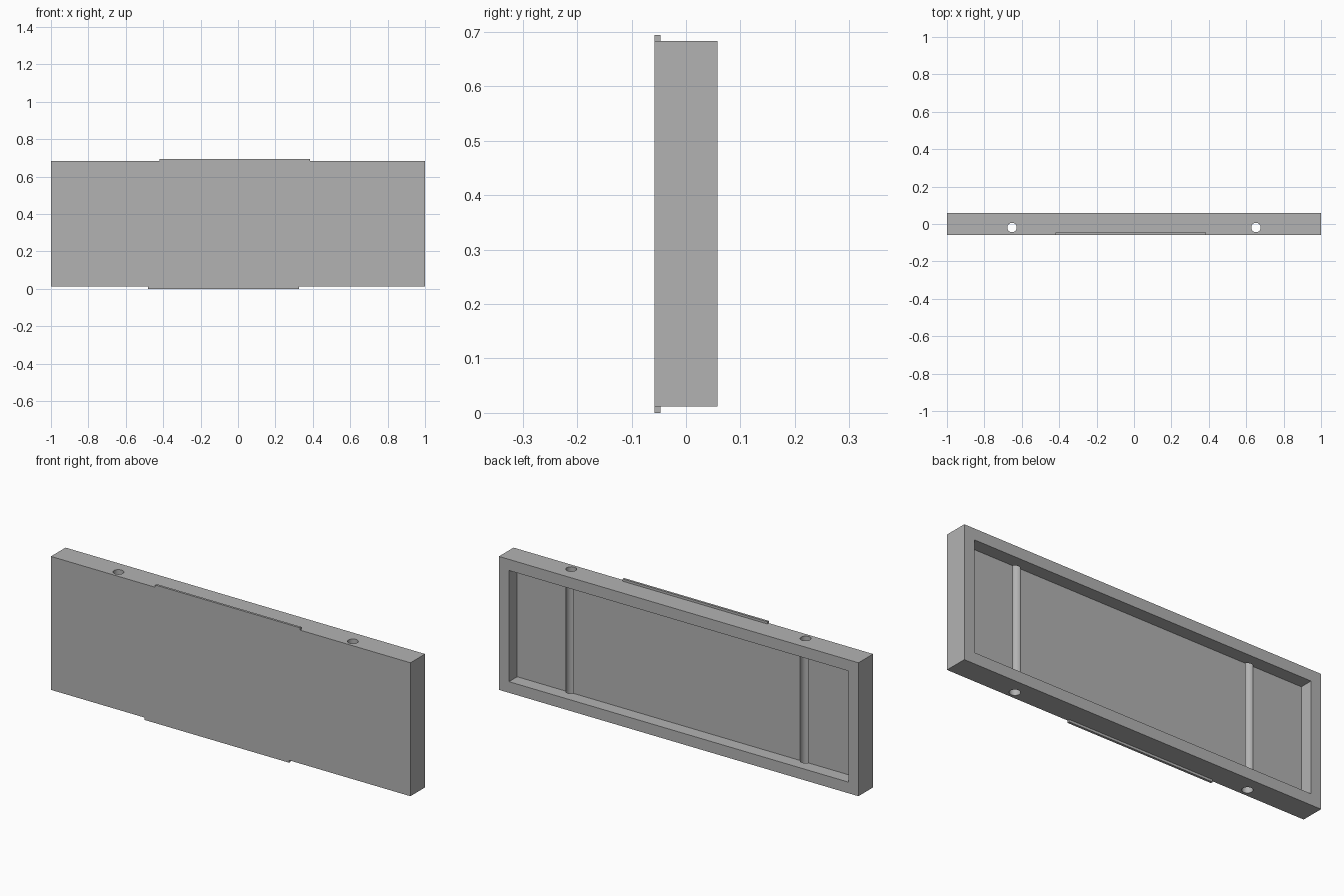
import bpy
import math

cube = bpy.data.objects.get("Cube")
if cube:
    bpy.data.objects.remove(cube, do_unlink=True)

# Overall dimensions
FRONT, BACK = -0.058, 0.058
BOTTOM, TOP = 0.012, 0.683
RIM = 0.056
FLOOR = -0.007
TAB = 0.0115

gray = bpy.data.materials.new("plain gray")
gray.use_nodes = True
color = (0.45, 0.45, 0.45, 1)
gray.diffuse_color = color
gray.node_tree.nodes["Principled BSDF"].inputs["Base Color"].default_value = color


def box(name, x, y, z):
    """Box spanning the given (low, high) ranges."""
    spans = (x, y, z)
    bpy.ops.mesh.primitive_cube_add(size=1, location=[(a + b) / 2 for a, b in spans])
    obj = bpy.context.object
    obj.name = name
    obj.scale = [b - a for a, b in spans]
    bpy.ops.object.transform_apply(location=True, rotation=False, scale=True)
    obj.data.materials.append(gray)
    return obj


def combine(target, tool, operation):
    """Apply a boolean and discard the tool object."""
    mod = target.modifiers.new(operation.title(), 'BOOLEAN')
    mod.operation = operation
    mod.solver = 'EXACT'
    mod.object = tool
    bpy.context.view_layer.objects.active = target
    bpy.ops.object.modifier_apply(modifier=mod.name)
    bpy.data.objects.remove(tool, do_unlink=True)


# Main slab, hollowed from the back to leave a rim
panel = box("panel", (-1, 1), (FRONT, BACK), (BOTTOM, TOP))
pocket = box("pocket_cutter", (RIM - 1, 1 - RIM), (FLOOR, BACK + 0.1),
             (BOTTOM + RIM, TOP - RIM))
combine(panel, pocket, 'DIFFERENCE')

# Vertical bores, which leave round grooves in the pocket floor
for side in (-1, 1):
    bpy.ops.mesh.primitive_cylinder_add(vertices=32, radius=0.025, depth=1,
                                        location=(side * 0.652, -0.019, 0.35))
    bore = bpy.context.object
    bore.data.materials.append(gray)
    combine(panel, bore, 'DIFFERENCE')

# Thin offset tabs flush with the front face
bottom_tab = box("bottom_tab", (-0.48, 0.325), (FRONT, FRONT + TAB), (0, BOTTOM + 0.02))
top_tab = box("top_tab", (-0.42, 0.385), (FRONT, FRONT + TAB), (TOP - 0.02, TOP + TAB))
for tab in (bottom_tab, top_tab):
    combine(panel, tab, 'UNION')

# Smooth bores with crisp edges
bpy.ops.object.select_all(action='DESELECT')
panel.select_set(True)
bpy.context.view_layer.objects.active = panel
bpy.ops.object.shade_smooth_by_angle(angle=math.radians(30))
